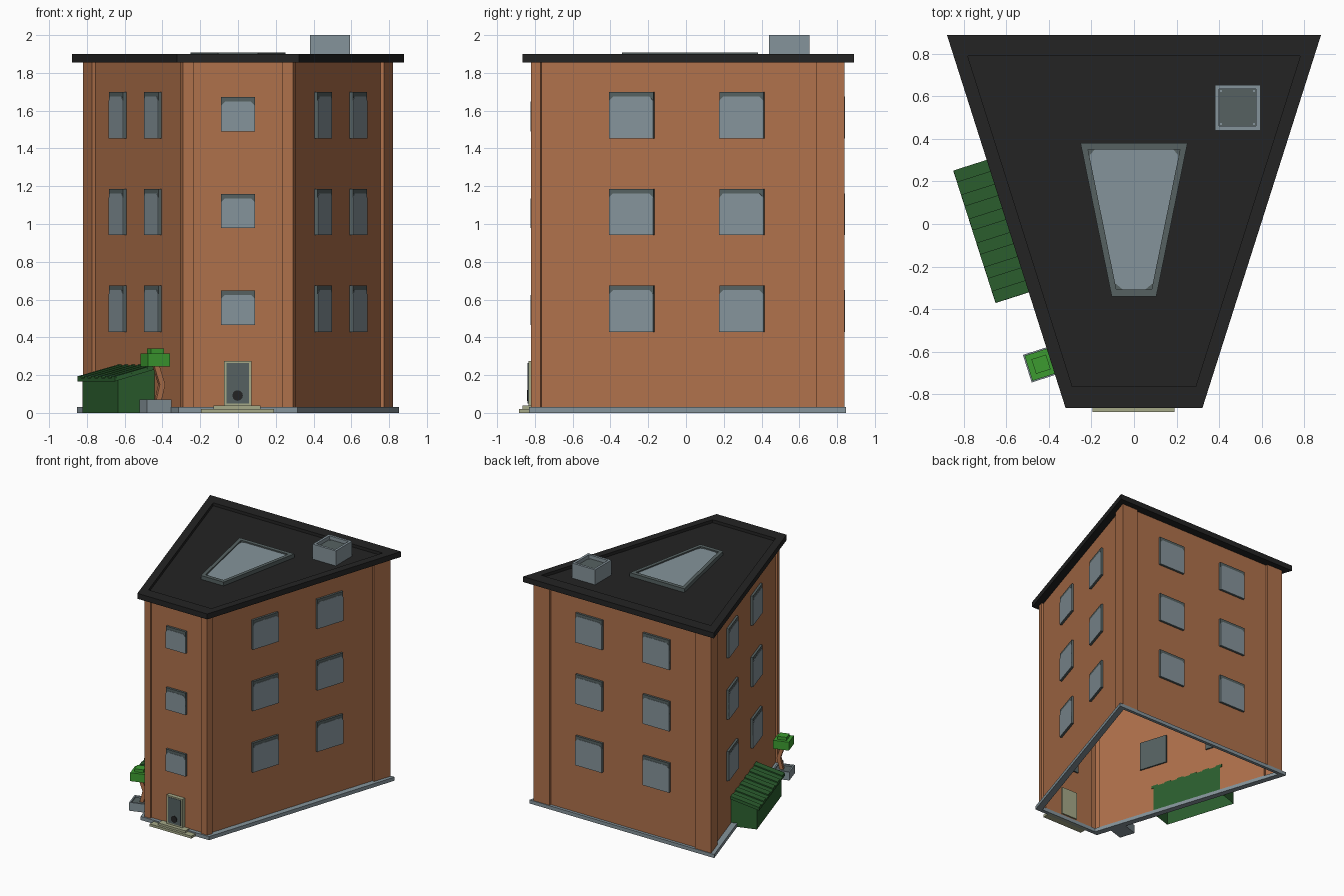
import bpy, bmesh, math
from mathutils import Vector, Matrix

if "Cube" in bpy.data.objects:
    bpy.data.objects.remove(bpy.data.objects["Cube"])


def material(name, r, g, b):
    m = bpy.data.materials.new(name)
    m.diffuse_color = (r, g, b, 1)
    m.use_nodes = True
    m.node_tree.nodes["Principled BSDF"].inputs["Base Color"].default_value = m.diffuse_color
    return m


BRICK = material("brick", 0.43, 0.165, 0.07)
ROOF = material("black_roof", 0.017, 0.017, 0.017)
GLASS = material("pale_grey", 0.235, 0.295, 0.325)
FRAME = material("dark_grey", 0.092, 0.12, 0.12)
CREAM = material("cream_stone", 0.38, 0.40, 0.25)
GREEN = material("dark_green", 0.025, 0.115, 0.028)
LEAF = material("leaf_green", 0.045, 0.33, 0.03)


def loft(name, loops, mat, end_mat=None, start=True, end=True, ring=False,
         open_bottom=False, frame=None):
    """Skin matching loops of points, with optional caps; last cap may differ in colour."""
    bm = bmesh.new()
    rows = [[bm.verts.new(p) for p in loop] for loop in loops]
    n = len(rows[0])
    pairs = list(zip(rows, rows[1:])) + ([(rows[-1], rows[0])] if ring else [])
    for a, b in pairs:
        for i in range(n):
            j = (i + 1) % n
            bm.faces.new((a[i], a[j], b[j], b[i]))
    if start and not ring:
        bm.faces.new(rows[0][::-1])
    if end and not ring:
        bm.faces.new(rows[-1]).material_index = 1 if end_mat else 0
    if frame:
        bm.transform(frame)
    bmesh.ops.recalc_face_normals(bm, faces=bm.faces)
    if open_bottom:
        low = [f for f in bm.faces if all(abs(v.co.z) < 1e-4 for v in f.verts)]
        bmesh.ops.delete(bm, geom=low, context='FACES')
    mesh = bpy.data.meshes.new(name)
    bm.to_mesh(mesh)
    bm.free()
    mesh.materials.append(mat)
    if end_mat:
        mesh.materials.append(end_mat)
    ob = bpy.data.objects.new(name, mesh)
    bpy.context.collection.objects.link(ob)
    return ob


def flat(pts, z):
    return [(x, y, z) for x, y in pts]


def trapezoid(xf, yf, xb, yb):
    return [(-xf, yf), (xf, yf), (xb, yb), (-xb, yb)]


def rect(x0, x1, y0, y1):
    return [(x0, y0), (x1, y0), (x1, y1), (x0, y1)]


def box(name, u0, u1, w0, w1, z0, z1, mat, frame=None):
    r = rect(u0, u1, w0, w1)
    return loft(name, [flat(r, z0), flat(r, z1)], mat, frame=frame)


def chamfer(pts, c, corners):
    """Cut the listed corners of a polygon by length c."""
    out = []
    for i, p in enumerate(pts):
        p = Vector(p)
        if i in corners:
            for q in (pts[i - 1], pts[(i + 1) % len(pts)]):
                out.append(tuple(p + (Vector(q) - p).normalized() * c))
        else:
            out.append(tuple(p))
    return out


def wall_frame(x, y, u, n):
    """Local axes of a wall: u along it, n outward, z up."""
    return Matrix(((u[0], n[0], 0, x), (u[1], n[1], 0, y), (0, 0, 1, 0), (0, 0, 0, 1)))


SLOPE = 0.53 / 1.66
C = 1 / math.hypot(1, SLOPE)
S = SLOPE * C


def side_frame(s, y):
    return wall_frame(s * (0.29 + SLOPE * (y + 0.82)), y, (s * S, C), (s * C, -S))


FRONT = wall_frame(0, -0.82, (1, 0), (0, -1))
BACK = wall_frame(0, 0.84, (-1, 0), (0, 1))

# Walls: trapezoid with sunken panels between corner pilasters
REC = 0.018
corners = [Vector(p) for p in trapezoid(0.29, -0.82, 0.82, 0.84)]
widths = [(0.055, 0.055), (0.052, 0.157), (0.15, 0.15), (0.157, 0.052)]
outline = []
for i, (wa, wb) in enumerate(widths):
    a, b = corners[i], corners[(i + 1) % 4]
    t = (b - a).normalized()
    inward = Vector((-t.y, t.x)) * REC
    p, q = a + t * wa, b - t * wb
    outline += [tuple(v) for v in (a, p, p + inward, q + inward, q)]
loft("walls", [flat(outline, 0.0), flat(outline, 1.86)], BRICK, start=False, end=False)

# Plinth ring at ground level
base, hole = trapezoid(0.315, -0.832, 0.853, 0.846), trapezoid(0.27, -0.80, 0.795, 0.82)
loft("plinth", [flat(base, 0), flat(base, 0.03), flat(hole, 0.03), flat(hole, 0)],
     GLASS, ring=True)

# Roof slab with raised rim
outer, inner = trapezoid(0.322, -0.865, 0.88, 0.89), trapezoid(0.29, -0.765, 0.782, 0.79)
loft("roof", [flat(outer, 1.855), flat(outer, 1.9), flat(inner, 1.9), flat(inner, 1.875)], ROOF)

# Skylight
sky, sky_in = trapezoid(0.105, -0.34, 0.252, 0.382), trapezoid(0.083, -0.308, 0.216, 0.35)
loft("skylight_frame", [flat(sky, 1.87), flat(sky, 1.907), flat(sky_in, 1.907),
                        flat(sky_in, 1.893)], FRAME)
pane = chamfer(sky_in, 0.03, {0, 1, 2, 3})
loft("skylight_glass", [flat(pane, 1.892), flat(pane, 1.897)], GLASS)

# Chimney with sunken top and corner bolts
ch, ch_in = rect(0.38, 0.594, 0.44, 0.655), rect(0.40, 0.574, 0.46, 0.635)
loft("chimney", [flat(ch, 1.87), flat(ch, 2.0), flat(ch_in, 2.0), flat(ch_in, 1.97)],
     GLASS, end_mat=FRAME)
for x in (0.41, 0.564):
    for y in (0.47, 0.625):
        box("chimney_bolt", x - 0.005, x + 0.005, y - 0.005, y + 0.005, 1.965, 1.975, GLASS)


# Windows: dark protruding box with a pale pane leaving a hood strip at the top
def window(frame, u, zc, size):
    h = size / 2
    box("window_frame", u - h, u + h, -0.03, 0.0, zc - h, zc + h, FRAME, frame)
    glass = chamfer(rect(u - h, u + h, zc - h, zc + h - 0.024), 0.022, {2, 3})
    loft("window_glass", [[(a, w, b) for a, b in glass] for w in (-0.002, 0.002)],
         GLASS, frame=frame)


for k in range(3):
    z = 0.552 + k * 0.512
    window(FRONT, 0, z + 0.005, 0.182)
    for s in (-1, 1):
        window(BACK, s * 0.31, z, 0.245)
        for y in (-0.29, 0.293):
            window(side_frame(s, y), 0, z, 0.245)

# Entrance: steps, surround, door leaf, round handle plate
box("lower_step", -0.195, 0.19, -0.01, 0.065, 0, 0.02, CREAM, FRONT)
box("upper_step", -0.13, 0.12, -0.01, 0.045, 0.02, 0.038, CREAM, FRONT)
box("door_surround", -0.075, 0.071, -0.03, 0.015, 0.038, 0.275, CREAM, FRONT)
box("door", -0.061, 0.057, 0.013, 0.018, 0.05, 0.264, FRAME, FRONT)
knob = [(0.028 * math.cos(math.tau * i / 12) - 0.002,
         0.028 * math.sin(math.tau * i / 12) + 0.092) for i in range(12)]
loft("door_plate", [[(a, w, b) for a, b in knob] for w in (0.016, 0.023)], ROOF, frame=FRONT)

# Lean-to shed on the left wall with a ribbed sloping lid
SHED = side_frame(-1, 0.003)


def across(name, prof, u0, u1, **kw):
    loft(name, [[(u, w, z) for w, z in prof] for u in (u0, u1)], GREEN, frame=SHED, **kw)


across("shed_body", [(-0.02, 0), (0.185, 0), (0.185, 0.178), (-0.02, 0.235)],
       -0.31, 0.31, open_bottom=True)
across("shed_lid", [(-0.02, 0.232), (0.208, 0.167), (0.208, 0.184), (-0.02, 0.247)], -0.327, 0.327)
for k in range(6):
    u = -0.297 + k * 0.119
    across("shed_rib", [(-0.02, 0.24), (0.207, 0.178), (0.207, 0.194), (-0.02, 0.256)],
           u - 0.029, u + 0.029)

# Potted tree
TREE = side_frame(-1, -0.632)
WC = 0.0915


def square(h, w=WC):
    return rect(-h, h, w - h, w + h)


loft("planter", [flat(square(0.068), 0), flat(square(0.068), 0.07),
                 flat(square(0.056), 0.07), flat(square(0.056), 0.058)],
     GLASS, end_mat=FRAME, frame=TREE)
loft("tree_trunk", [flat(square(0.015, WC + d), z) for d, z in
                    ((-0.012, 0.055), (-0.035, 0.15), (-0.003, 0.25))], BRICK, frame=TREE)
loft("lower_foliage", [flat(square(0.062), 0.245), flat(square(0.062), 0.315)], LEAF, frame=TREE)
loft("upper_foliage", [flat(square(0.036), 0.31), flat(square(0.036), 0.34)], LEAF, frame=TREE)
